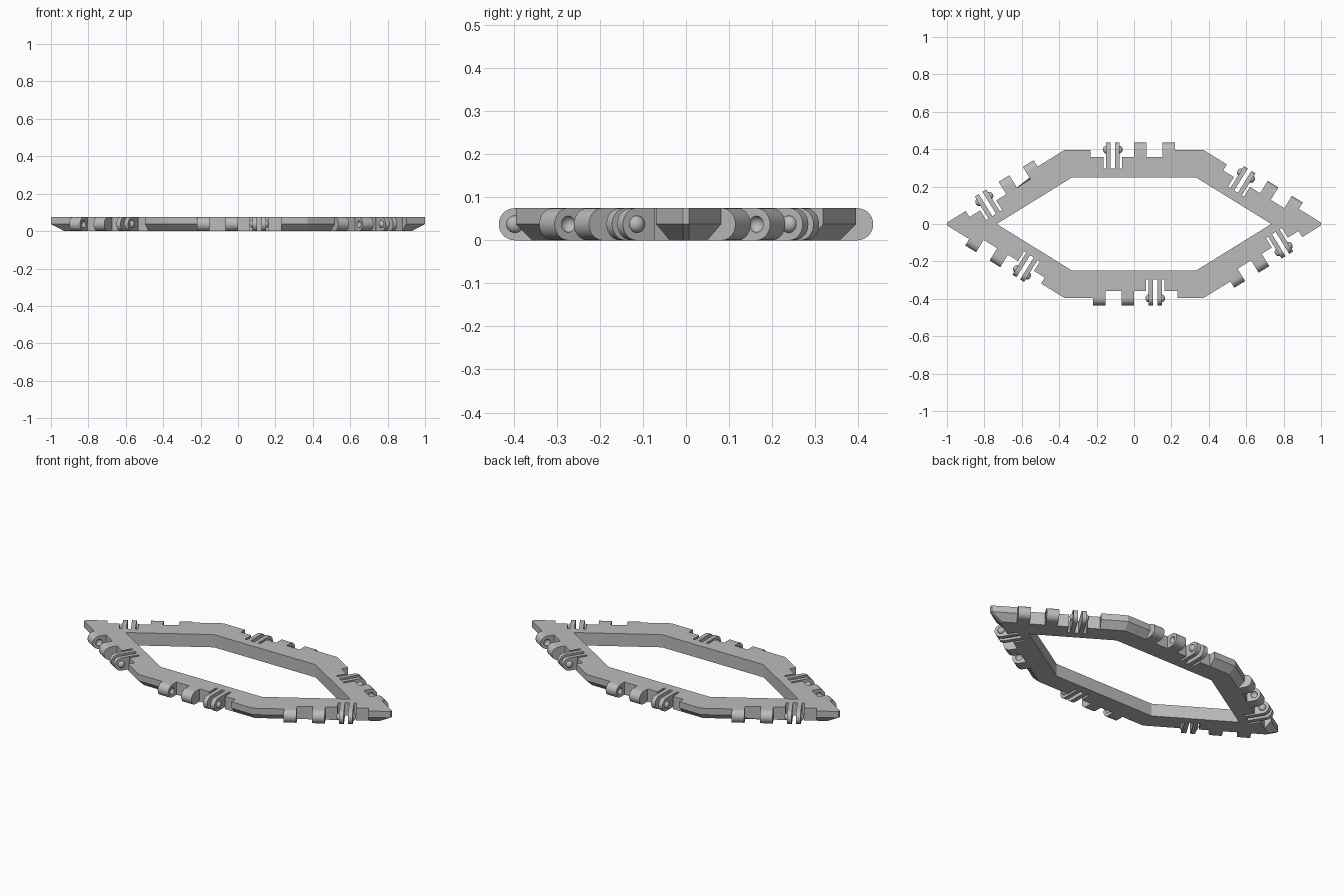
import bpy, bmesh
from math import atan, sin, cos, pi
from mathutils import Matrix, Vector

if "Cube" in bpy.data.objects:
    bpy.data.objects.remove(bpy.data.objects["Cube"])

H = 0.075                  # thickness
R = H / 2                  # hinge radius
A = atan(0.618)            # slope of the slanted sides
FLAT, SLANT = 0.395, 0.532  # distance of the outer sides from the centre
WALL = 0.146               # width of the frame band
AXIS = 0.0025              # hinge axis, measured outward from each side

grey = bpy.data.materials.new("grey plastic")
grey.use_nodes = True
grey.diffuse_color = (0.5, 0.5, 0.5, 1)
grey.node_tree.nodes["Principled BSDF"].inputs["Base Color"].default_value = (0.5, 0.5, 0.5, 1)

# Placement of the six sides: local x runs along the side, local y points outward
sides = []
for turn in (0, pi):
    for angle, shift, dist in ((0, 0, FLAT), (A, -0.497, SLANT), (-A, 0.487, SLANT)):
        sides.append(Matrix.Rotation(angle + turn, 4, 'Z') @ Matrix.Translation((shift, dist, 0)))


def make_object(name, bm):
    bmesh.ops.recalc_face_normals(bm, faces=bm.faces)
    mesh = bpy.data.meshes.new(name)
    bm.to_mesh(mesh)
    bm.free()
    mesh.materials.append(grey)
    obj = bpy.data.objects.new(name, mesh)
    bpy.context.collection.objects.link(obj)
    return obj


def prism(bm, points, direction, matrix=Matrix()):
    face = bm.faces.new([bm.verts.new(matrix @ Vector(p)) for p in points])
    ext = bmesh.ops.extrude_face_region(bm, geom=[face], use_keep_orig=True)
    moved = [v for v in ext["geom"] if isinstance(v, bmesh.types.BMVert)]
    bmesh.ops.translate(bm, verts=moved, vec=matrix.to_3x3() @ Vector(direction))


def lug(bm, x0, x1, root, matrix):
    """Bar with a round outer end, reaching inward to root."""
    arc = [(x0, AXIS + R * cos(a), R + R * sin(a))
           for a in (-pi / 2 + pi * i / 14 for i in range(15))]
    prism(bm, [(x0, root, 0)] + arc + [(x0, root, H)], (x1 - x0, 0, 0), matrix)


def ball(bm, x, radius, depth, matrix):
    place = matrix @ Matrix.Translation((x, AXIS, R)) @ Matrix.Rotation(pi / 2, 4, 'Y')
    bmesh.ops.create_uvsphere(bm, u_segments=20, v_segments=12, radius=radius,
                              matrix=place @ Matrix.Diagonal((1, 1, depth / radius, 1)))


def cut(obj, cutter):
    cutter.hide_render = True
    mod = obj.modifiers.new("cut", 'BOOLEAN')
    mod.operation, mod.solver, mod.object = 'DIFFERENCE', 'EXACT', cutter
    activate(obj)
    bpy.ops.object.modifier_apply(modifier=mod.name)
    bpy.data.objects.remove(cutter)


def activate(obj):
    bpy.ops.object.select_all(action='DESELECT')
    obj.select_set(True)
    bpy.context.view_layer.objects.active = obj


def outline(inset, z):
    flat, slant = FLAT - inset, SLANT - inset
    tip = 1 - inset / sin(A)
    tip_y = (SLANT - sin(A)) / cos(A)
    cx = (slant - flat * cos(A)) / sin(A)
    half = [(tip, tip_y), (cx, flat), (-cx, flat), (-tip, tip_y)]
    return [(x, y, z) for x, y in half] + [(-x, -y, z) for x, y in half]


# Frame plate with a chamfered lower outer edge
bm = bmesh.new()
loops = [[bm.verts.new(p) for p in outline(i, z)] for i, z in ((R, 0), (0, R), (0, H))]
for low, high in zip(loops, loops[1:]):
    for i in range(len(low)):
        j = (i + 1) % len(low)
        bm.faces.new((low[i], low[j], high[j], high[i]))
bm.faces.new(loops[0])
bm.faces.new(loops[-1])
frame = make_object("frame", bm)

# Central opening and hinge notches
bm = bmesh.new()
iy = FLAT - WALL
ix = (SLANT - WALL - iy * cos(A)) / sin(A)
end = (SLANT - WALL) / sin(A)
prism(bm, [(end, 0, -0.1), (ix, iy, -0.1), (-ix, iy, -0.1),
           (-end, 0, -0.1), (-ix, -iy, -0.1), (ix, -iy, -0.1)], (0, 0, 0.3))
notch = [(-0.232, 0.08), (-0.232, -R), (-0.164, -R), (-0.164, -0.098),
         (-0.064, -0.098), (-0.064, -R), (0.22, -R), (0.22, 0.08)]
for side in sides:
    prism(bm, [(x, y, -0.1) for x, y in notch], (0, 0, 0.3), side)
cut(frame, make_object("notch_cutter", bm))

# Hinge knuckles, with dimples on the faces that look at each other
knuckles, dimples, fingers, domes = [bmesh.new() for _ in range(4)]
for side in sides:
    for x0, x1 in ((0, 0.067), (0.152, 0.22)):
        lug(knuckles, x0, x1, -0.042, side)
    for x in (0.067, 0.152):
        ball(dimples, x, 0.019, 0.016, side)
    # Springy clip fingers with snap domes on their outer faces
    for x0, x1 in ((-0.15, -0.125), (-0.102, -0.077)):
        lug(fingers, x0, x1, -0.102, side)
    for x in (-0.15, -0.077):
        ball(domes, x, 0.02, 0.016, side)

hinge_knuckles = make_object("hinge_knuckles", knuckles)
cut(hinge_knuckles, make_object("dimple_cutter", dimples))
clip_fingers = make_object("clip_fingers", fingers)
snap_domes = make_object("snap_domes", domes)
for obj in (hinge_knuckles, clip_fingers, snap_domes):
    activate(obj)
    bpy.ops.object.shade_smooth_by_angle()
